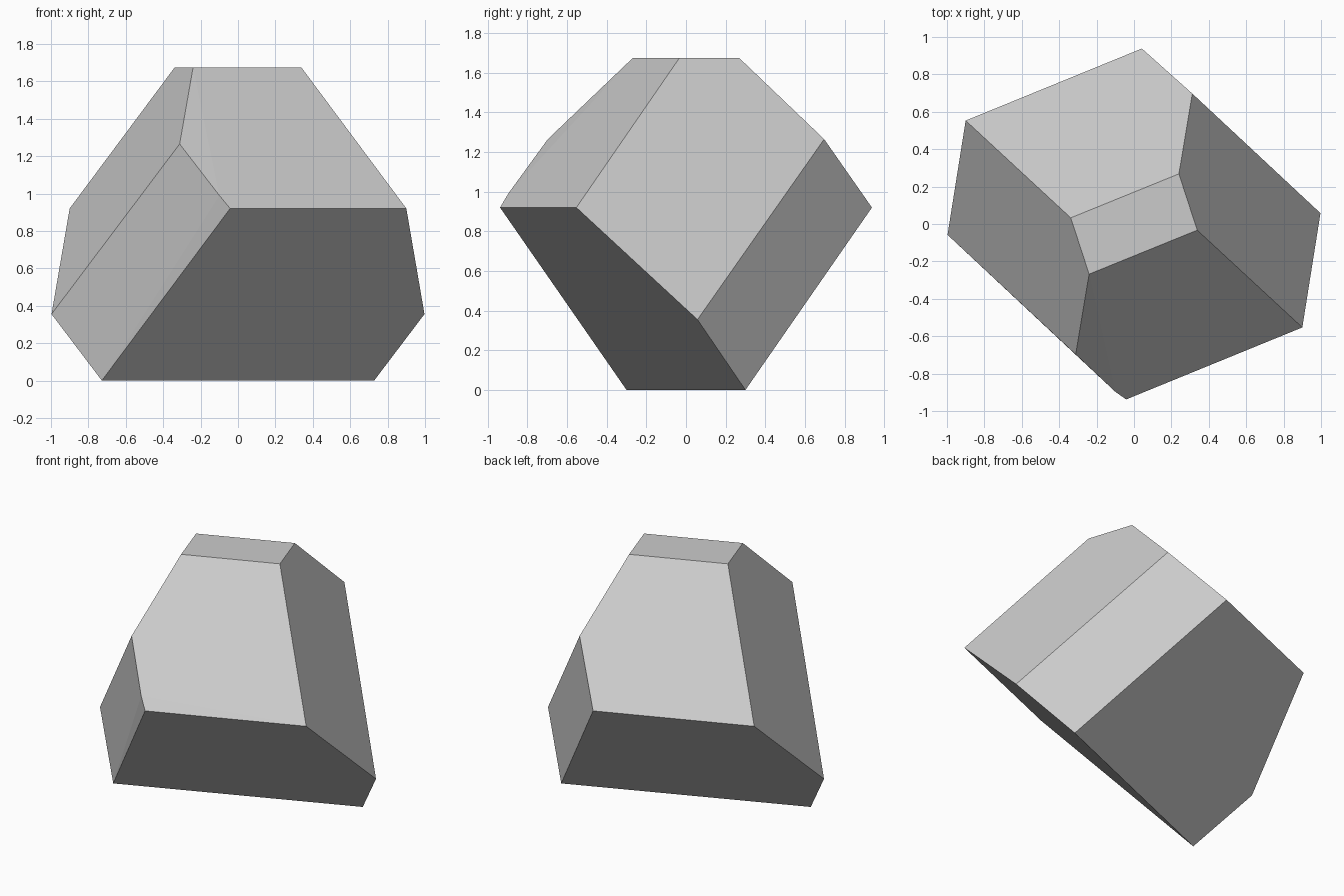
import bpy
import bmesh
import math

cube = bpy.data.objects.get("Cube")
if cube:
    bpy.data.objects.remove(cube, do_unlink=True)

# Plain grey stone
stone = bpy.data.materials.new("stone_grey")
stone.use_nodes = True
grey = (0.6, 0.6, 0.6, 1.0)
stone.diffuse_color = grey
stone.node_tree.nodes["Principled BSDF"].inputs["Base Color"].default_value = grey

# Corners of one half; the other half is the same turned 180 degrees about z
half = [
    (0.338, -0.033, 1.675),   # flat top
    (0.24, 0.268, 1.675),
    (0.312, 0.697, 1.265),    # shoulder
    (0.9, -0.553, 0.92),      # widest ridge
    (0.042, 0.938, 0.92),
    (0.997, 0.058, 0.355),    # low side corner
    (0.728, 0.3, 0.0),        # keel edge at the bottom
]
corners = half + [(-x, -y, z) for x, y, z in half]
corners.append((-0.1, -0.897, 0.99))  # small chip at the front

# Wrap the corners in a convex skin and merge flat triangles into facets
bm = bmesh.new()
for co in corners:
    bm.verts.new(co)
bmesh.ops.convex_hull(bm, input=bm.verts)
bmesh.ops.dissolve_limit(bm, angle_limit=math.radians(2),
                         verts=bm.verts, edges=bm.edges)
bmesh.ops.recalc_face_normals(bm, faces=bm.faces)

mesh = bpy.data.meshes.new("faceted_rock")
bm.to_mesh(mesh)
bm.free()
mesh.materials.append(stone)
rock = bpy.data.objects.new("faceted_rock", mesh)
bpy.context.collection.objects.link(rock)
